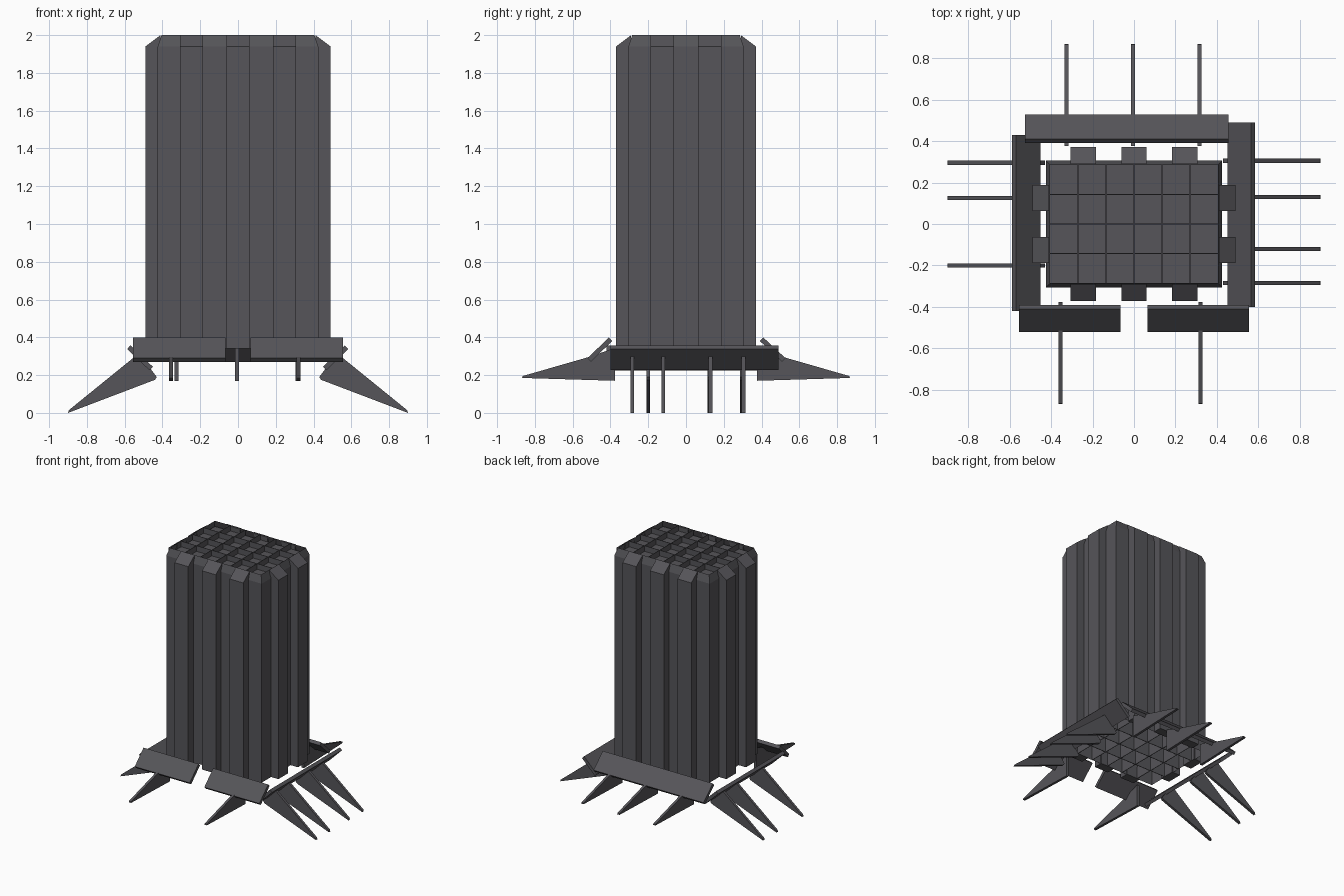
import bpy, bmesh, math
from mathutils import Vector

if "Cube" in bpy.data.objects:
    bpy.data.objects.remove(bpy.data.objects["Cube"])

mat = bpy.data.materials.new("dark_grey")
mat.diffuse_color = (0.092, 0.09, 0.1, 1)
mat.use_nodes = True
mat.node_tree.nodes["Principled BSDF"].inputs["Base Color"].default_value = mat.diffuse_color


def finish(bm, name):
    bmesh.ops.recalc_face_normals(bm, faces=bm.faces)
    me = bpy.data.meshes.new(name)
    bm.to_mesh(me)
    bm.free()
    me.materials.append(mat)
    ob = bpy.data.objects.new(name, me)
    bpy.context.collection.objects.link(ob)
    return ob


def plate(name, profile, axis, centre, width):
    """Extrude a profile of (outward/along, z) points across its width.
    axis 'x': profile lies in xz, axis 'y': profile lies in yz."""
    bm = bmesh.new()
    rings = []
    for s in (-0.5, 0.5):
        c = centre + s * width
        rings.append([bm.verts.new((u, c, z) if axis == 'x' else (c, u, z))
                      for u, z in profile])
    a, b = rings
    bm.faces.new(a)
    bm.faces.new(b)
    n = len(a)
    for i in range(n):
        bm.faces.new((a[i], a[(i + 1) % n], b[(i + 1) % n], b[i]))
    return finish(bm, name)


BOT, SHOULDER, TOP = 0.34, 1.94, 2.0
CX, CY = 0.425, 0.305     # core wall half sizes
TX, TY = 0.405, 0.285     # half sizes at the top rim

# Core shell, open at both ends, with a recessed floor near each end
bm = bmesh.new()
levels = [(CX, CY, BOT), (CX, CY, SHOULDER), (TX, TY, TOP)]
rings = [[bm.verts.new((sx * x, sy * y, z))
          for sx, sy in ((-1, -1), (1, -1), (1, 1), (-1, 1))] for x, y, z in levels]
for lo, hi in zip(rings, rings[1:]):
    for i in range(4):
        j = (i + 1) % 4
        bm.faces.new((lo[i], lo[j], hi[j], hi[i]))
finish(bm, "tower_shell")

for name, z in (("upper_floor", 1.955), ("lower_floor", 0.75)):
    bm = bmesh.new()
    bm.faces.new([bm.verts.new((sx * TX, sy * TY, z))
                  for sx, sy in ((-1, -1), (1, -1), (1, 1), (-1, 1))])
    finish(bm, name)

# Egg-crate dividers in both ends
NX, NY = 6, 4
for end, z0, z1, hx, hy in (("upper", 1.955, TOP, TX, TY), ("lower", BOT, 0.75, CX, CY)):
    t = 0.004
    for i in range(1, NX):
        x = -hx + 2 * hx * i / NX
        plate(f"{end}_divider_x{i}", [(-hy, z0), (hy, z0), (hy, z1), (-hy, z1)], 'y', x, t)
    for i in range(1, NY):
        y = -hy + 2 * hy * i / NY
        plate(f"{end}_divider_y{i}", [(-hx, z0), (hx, z0), (hx, z1), (-hx, z1)], 'x', y, t)

# Vertical ribs with sloped tops
for s in (-1, 1):
    side = [(s * CX * 0.98, BOT), (s * 0.49, BOT), (s * 0.49, SHOULDER), (s * 0.41, TOP)]
    face = [(s * CY * 0.98, BOT), (s * 0.37, BOT), (s * 0.37, SHOULDER), (s * 0.29, TOP)]
    for c in (-0.125, 0.125):
        plate("side_rib", side, 'x', c, 0.124)
    for c in (-0.245, 0, 0.245):
        plate("face_rib", face, 'y', c, 0.122)


def bar(p, q, th):
    """Rectangle profile of thickness th around the line p-q."""
    p, q = Vector(p), Vector(q)
    d = (q - p).normalized()
    n = Vector((-d.y, d.x)) * th / 2
    return [tuple(v) for v in (p + n, q + n, q - n, p - n)]


# Tilted skirt panels: front and back slope down outward, sides slope up outward
for lo, hi in ((-0.555, -0.065), (0.065, 0.555)):
    plate("front_skirt", bar((-0.4, 0.39), (-0.512, 0.28), 0.026), 'y', (lo + hi) / 2, hi - lo)
plate("back_skirt", bar((0.4, 0.39), (0.518, 0.28), 0.026), 'y', -0.035, 0.98)
plate("left_skirt", bar((-0.46, 0.235), (-0.578, 0.348), 0.026), 'x', 0.005, 0.85)
plate("right_skirt", bar((0.46, 0.235), (0.574, 0.348), 0.026), 'x', 0.045, 0.89)

# Pointed spikes around the foot
for s, ys in ((1, (0.305, 0.13, -0.12, -0.285)), (-1, (0.295, 0.125, -0.2))):
    for y in ys:
        plate("side_spike", [(s * u, z) for u, z in
              ((0.9, 0.0), (0.895, 0.015), (0.525, 0.315), (0.43, 0.19), (0.44, 0.175))],
              'x', y, 0.02)
for s, xs in ((-1, (-0.355, 0.32)), (1, (-0.325, -0.005, 0.315))):
    for x in xs:
        plate("face_spike", [(s * u, z) for u, z in
              ((0.868, 0.185), (0.865, 0.195), (0.5, 0.3), (0.375, 0.345), (0.375, 0.17))],
              'y', x, 0.02)
